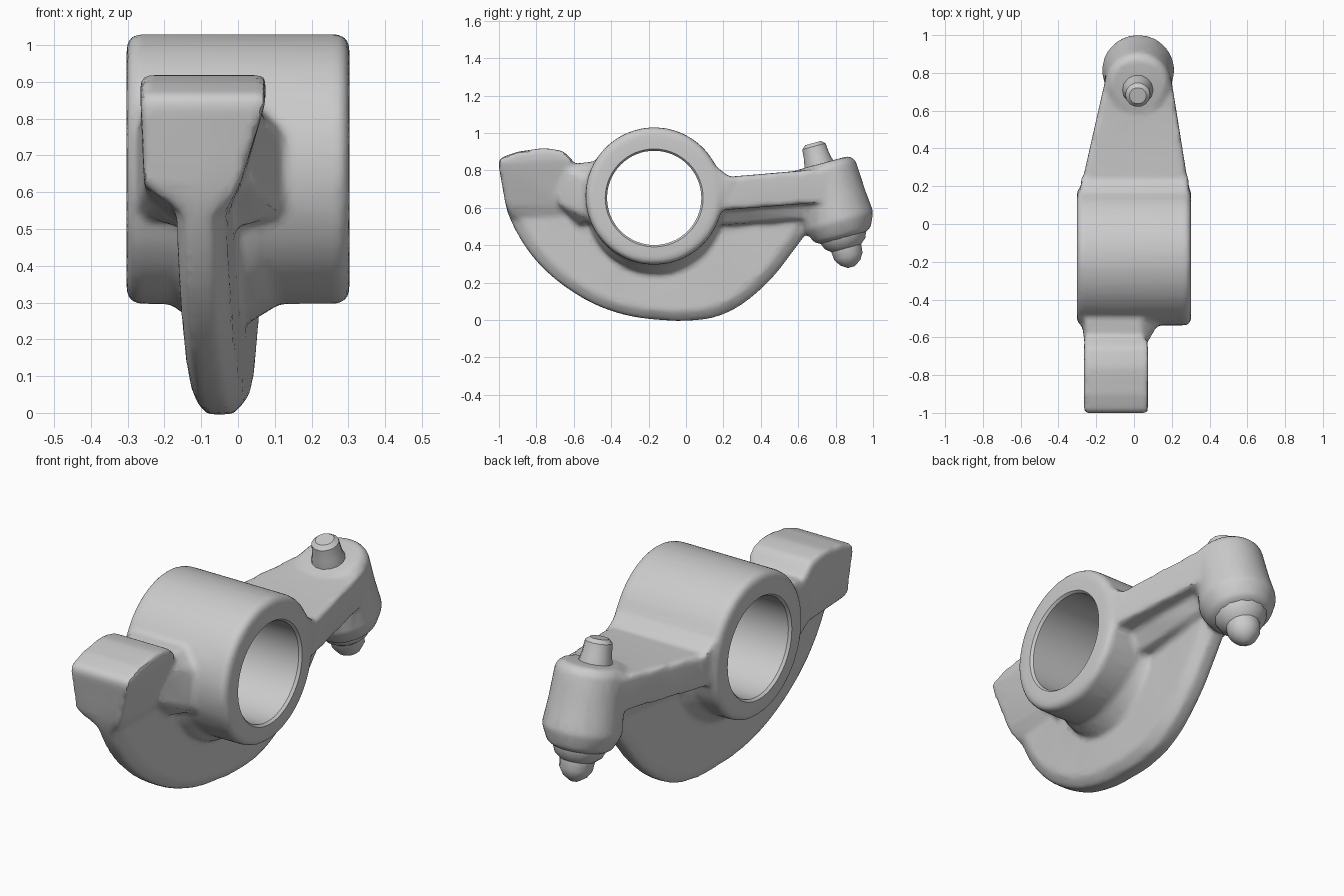
import bpy, bmesh, math
from mathutils import Vector, Matrix

if "Cube" in bpy.data.objects:
    bpy.data.objects.remove(bpy.data.objects["Cube"])

X_AXIS = (1, 0, 0)
BOSS_AXIS = (0, 0.263, -0.965)


def lathe(bm, profile, origin, axis, sides=48):
    """Closed solid of revolution; profile is (distance along axis, radius)."""
    mat = Matrix.Translation(origin) @ Vector(axis).to_track_quat('Z', 'Y').to_matrix().to_4x4()
    loops = []
    for t, r in profile:
        loops.append([bm.verts.new(mat @ Vector((r * math.cos(2 * math.pi * i / sides),
                                                 r * math.sin(2 * math.pi * i / sides), t)))
                      for i in range(sides)])
    skin(bm, loops)


def skin(bm, loops):
    """Bridge successive vertex loops and cap both ends."""
    n = len(loops[0])
    for a, b in zip(loops, loops[1:]):
        for i in range(n):
            j = (i + 1) % n
            bm.faces.new((a[i], a[j], b[j], b[i]))
    bm.faces.new(loops[0][::-1])
    bm.faces.new(loops[-1])


def hull(bm, *groups):
    """Convex block; each group is (x0, x1, [(y, z), ...])."""
    tmp = bmesh.new()
    for x0, x1, pts in groups:
        for y, z in pts:
            tmp.verts.new((x0, y, z))
            tmp.verts.new((x1, y, z))
    bmesh.ops.convex_hull(tmp, input=tmp.verts)
    loose = [v for v in tmp.verts if not v.link_faces]
    bmesh.ops.delete(tmp, geom=loose, context='VERTS')
    new = {v: bm.verts.new(v.co) for v in tmp.verts}
    for f in tmp.faces:
        bm.faces.new([new[v] for v in f.verts])
    tmp.free()


def refine(pts):
    """Insert interpolated points for a smoother open curve."""
    p = [Vector(q) for q in pts]
    out = []
    for i in range(len(p) - 1):
        a, d = p[max(i - 1, 0)], p[min(i + 2, len(p) - 1)]
        out += [p[i], (9 * (p[i] + p[i + 1]) - a - d) / 16]
    return out + [p[-1]]


def finish(bm, name):
    bmesh.ops.recalc_face_normals(bm, faces=bm.faces)
    me = bpy.data.meshes.new(name)
    bm.to_mesh(me)
    bm.free()
    ob = bpy.data.objects.new(name, me)
    bpy.context.collection.objects.link(ob)
    return ob


def activate(ob):
    bpy.ops.object.select_all(action='DESELECT')
    ob.select_set(True)
    bpy.context.view_layer.objects.active = ob


body = bmesh.new()

# Pivot barrel, and the lower flare blending it into the web
lathe(body, [(-.303, .345), (-.28, .367), (.28, .367), (.303, .345)],
      (0, -.17, .663), X_AXIS, 64)
lathe(body, [(-.19, .32), (-.12, .37), (.04, .37), (.12, .32)],
      (0, -.16, .62), X_AXIS, 64)

# Crescent web, slightly skewed from pad to boss, with a chamfered rim
arc = [(-.98, .75), (-.955, .58), (-.85, .38), (-.70, .22), (-.50, .09), (-.30, .022),
       (-.12, .0), (.0, -.003), (.15, .015), (.30, .085), (.45, .215), (.55, .34), (.64, .46)]
outline = [tuple(p) for p in refine(refine(arc))]
outline += [(.70, .62), (.20, .66), (-.17, .75), (-.55, .80)]
loops = []
for x, s in [(-.068, .93), (-.045, 1), (.03, 1), (.068, .92)]:
    loops.append([body.verts.new((x - .04 + .065 * y, -.15 + (y + .15) * s, .62 + (z - .62) * s))
                  for y, z in outline])
skin(body, loops)

# Front contact pad and its neck
pad_top = [(-1.005, .845), (-.985, .87), (-.90, .90), (-.76, .92), (-.66, .905), (-.61, .86)]
hull(body, (-.265, .075, pad_top),
     (-.255, .005, [(-.965, .62), (-.60, .60)]),
     (-.16, -.035, [(-.94, .55), (-.60, .52)]))
hull(body, (-.255, .04, [(-.68, .62), (-.68, .82), (-.56, .84), (-.45, .85)]),
     (-.26, .09, [(-.57, .57), (-.57, .74)]),
     (-.17, .0, [(-.57, .50)]),
     (-.28, .15, [(-.49, .54), (-.49, .74)]))

# Rear arm, the wedge where it leaves the barrel, and the cove under it
hull(body, (-.275, .285, [(.10, .58), (.10, .755), (.22, .595), (.22, .755)]),
     (-.155, .20, [(.75, .63), (.75, .81)]))
hull(body, (-.28, .29, [(.02, .60), (.10, .87), (.16, .58), (.18, .80), (.25, .75)]))
hull(body, (-.17, .19, [(.12, .62), (.22, .61)]), (-.11, .12, [(.10, .50), (.22, .52)]),
     (-.11, .15, [(.66, .65)]), (-.07, .10, [(.64, .54)]))

# Rear boss
lathe(body, [(-.002, .145), (.03, .172), (.20, .18), (.32, .192), (.40, .155), (.42, .11)],
      (.022, .733, .838), BOSS_AXIS)

rocker = finish(body, "rocker_body")

# Bore cutter with lightly chamfered mouths
bm = bmesh.new()
lathe(bm, [(-.4, .262), (-.303, .262), (-.29, .252), (.29, .252), (.303, .262), (.4, .262)],
      (0, -.17, .653), X_AXIS, 64)
cutter = finish(bm, "bore_cutter")
cutter.hide_render = True

# Fuse the casting, round its junctions, then cut the bore
m = rocker.modifiers.new("fuse", 'REMESH')
m.mode = 'VOXEL'
m.voxel_size = .014
m = rocker.modifiers.new("fillet", 'SMOOTH')
m.factor = .5
m.iterations = 8
m = rocker.modifiers.new("reduce", 'DECIMATE')
m.ratio = .15
m = rocker.modifiers.new("bore", 'BOOLEAN')
m.operation = 'DIFFERENCE'
m.solver = 'EXACT'
m.object = cutter
activate(rocker)
bpy.ops.object.convert(target='MESH')
bpy.data.objects.remove(cutter)

# Adjuster pin above the boss
bm = bmesh.new()
lathe(bm, [(-.118, .045), (-.10, .066), (-.04, .072), (.0, .082), (.05, .082)],
      (.02, .71, .832), BOSS_AXIS, 14)
pin = finish(bm, "adjuster_pin")

# Stepped ball end below the boss
bm = bmesh.new()
lathe(bm, [(.36, .14), (.41, .13), (.445, .115), (.47, .085), (.515, .08),
           (.55, .058), (.575, .02)], (.022, .733, .838), BOSS_AXIS, 14)
ball = finish(bm, "adjuster_ball_end")

for ob in (rocker, pin, ball):
    activate(ob)
    bpy.ops.object.shade_smooth_by_angle(angle=math.radians(35))
